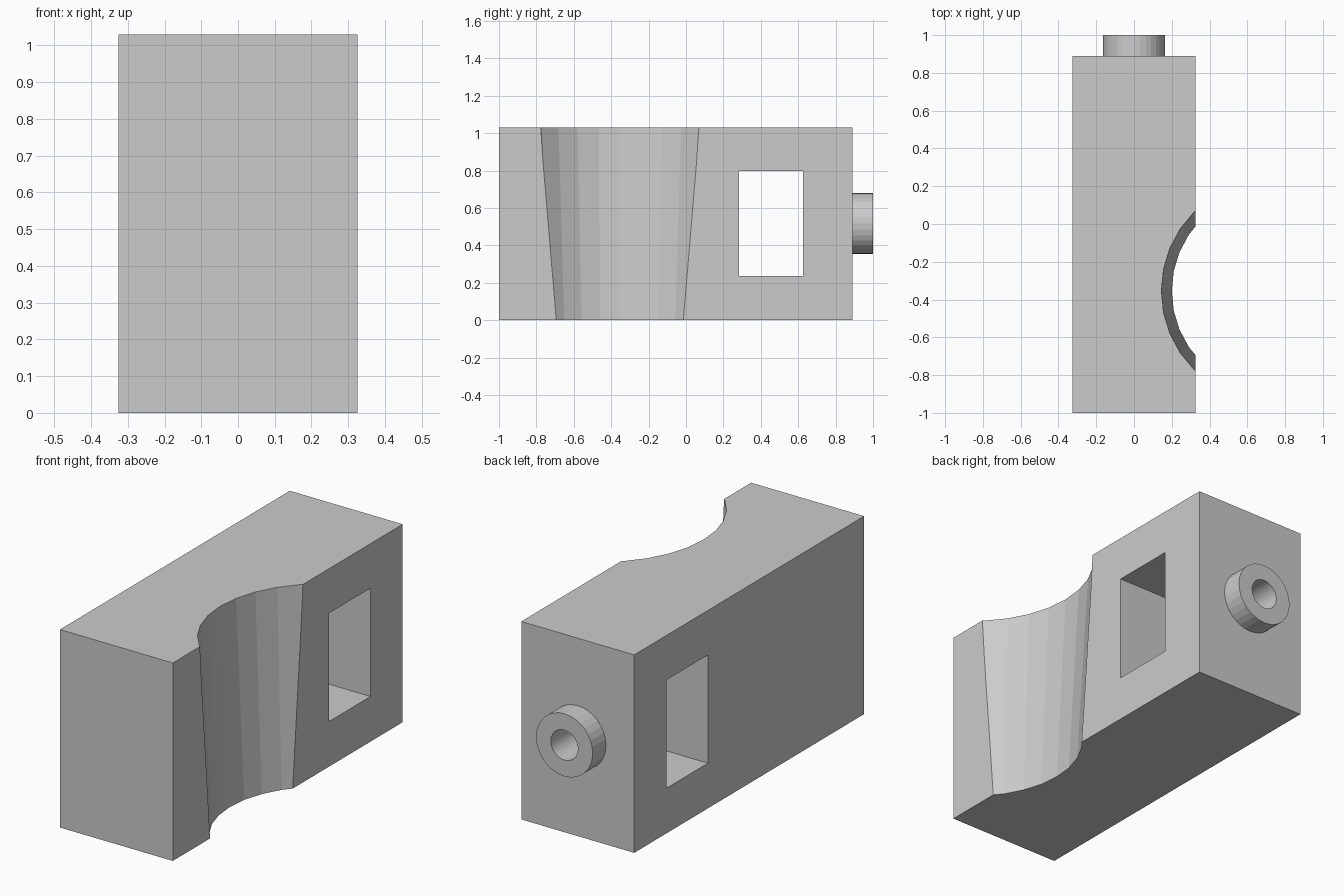
import bpy
import math

if "Cube" in bpy.data.objects:
    bpy.data.objects.remove(bpy.data.objects["Cube"])

grey = bpy.data.materials.new("light_grey")
grey.diffuse_color = (0.6, 0.6, 0.6, 1)
grey.use_nodes = True
grey.node_tree.nodes["Principled BSDF"].inputs["Base Color"].default_value = grey.diffuse_color

HALF_W, HEIGHT = 0.325, 1.03
FRONT, BACK = -1.0, 0.89
MID_Z = 0.516


def box(name, x, y, z):
    """Box spanning the (min, max) ranges."""
    bpy.ops.mesh.primitive_cube_add(size=1, location=[sum(r) / 2 for r in (x, y, z)])
    ob = bpy.context.object
    ob.name = name
    ob.scale = [r[1] - r[0] for r in (x, y, z)]
    bpy.ops.object.transform_apply(location=True, rotation=True, scale=True)
    return ob


def cylinder_y(name, radius, y0, y1):
    """Cylinder along y on the block's long axis."""
    bpy.ops.mesh.primitive_cylinder_add(
        vertices=32, radius=radius, depth=y1 - y0,
        location=(0, (y0 + y1) / 2, MID_Z), rotation=(math.pi / 2, 0, 0))
    ob = bpy.context.object
    ob.name = name
    bpy.ops.object.transform_apply(location=True, rotation=True, scale=True)
    return ob


def combine(target, tool, operation):
    """Apply a boolean and discard the tool."""
    mod = target.modifiers.new(tool.name, 'BOOLEAN')
    mod.operation = operation
    mod.solver = 'EXACT'
    mod.object = tool
    bpy.context.view_layer.objects.active = target
    bpy.ops.object.modifier_apply(modifier=mod.name)
    bpy.data.objects.remove(tool, do_unlink=True)


# Main block
block = box("block", (-HALF_W, HALF_W), (FRONT, BACK), (0, HEIGHT))

# Tapered scoop in the right side, continued a little past top and bottom
r_low, r_high, over = 0.535, 0.59, 0.1
slope = (r_high - r_low) / HEIGHT
bpy.ops.mesh.primitive_cone_add(
    vertices=32, radius1=r_low - slope * over, radius2=r_high + slope * over,
    depth=HEIGHT + 2 * over, location=(0.735, -0.354, HEIGHT / 2))
scoop = bpy.context.object
scoop.name = "scoop_cutter"
combine(block, scoop, 'DIFFERENCE')

# Rectangular window through the full width
combine(block, box("window_cutter", (-0.5, 0.5), (0.284, 0.625), (0.235, 0.798)), 'DIFFERENCE')

# Round spigot on the back, bored through to the window
combine(block, cylinder_y("spigot", 0.163, BACK - 0.05, 1.0), 'UNION')
combine(block, cylinder_y("bore_cutter", 0.078, 0.45, 1.1), 'DIFFERENCE')

block.data.materials.clear()
block.data.materials.append(grey)
for face in block.data.polygons:
    face.material_index = 0
    face.use_smooth = False
